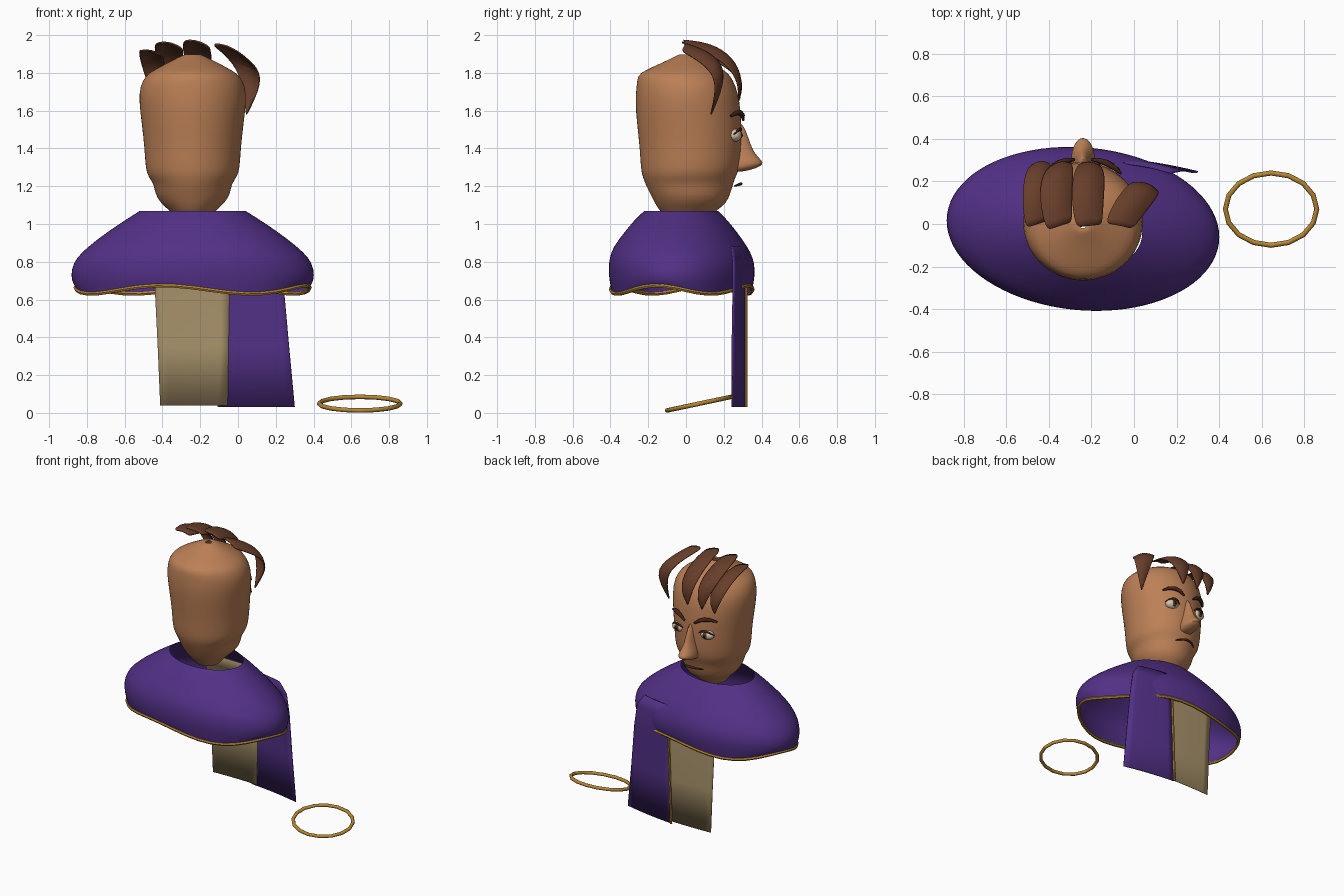
import bpy, bmesh, math
from mathutils import Vector

if "Cube" in bpy.data.objects:
    bpy.data.objects.remove(bpy.data.objects["Cube"])

CX = -0.24  # middle of the bust


def material(name, r, g, b):
    m = bpy.data.materials.new(name)
    lin = [((c / 255 + 0.055) / 1.055) ** 2.4 for c in (r, g, b)]
    m.diffuse_color = (*lin, 1)
    m.use_nodes = True
    m.node_tree.nodes["Principled BSDF"].inputs["Base Color"].default_value = m.diffuse_color
    return m


SKIN = material("skin", 188, 128, 86)
PURPLE = material("purple_cloth", 82, 48, 134)
TAN = material("tan_cloth", 170, 148, 108)
GOLD = material("gold_trim", 184, 136, 52)
HAIR = material("brown_hair", 104, 62, 42)
BROW = material("dark_brown", 66, 36, 26)
WHITE = material("eye_white", 215, 200, 175)
IRIS = material("iris", 92, 60, 36)
BLACK = material("pupil", 25, 18, 16)


def finish(bm, name, mat, subsurf=0, angle=50):
    bmesh.ops.recalc_face_normals(bm, faces=bm.faces)
    me = bpy.data.meshes.new(name)
    bm.to_mesh(me)
    bm.free()
    me.materials.append(mat)
    ob = bpy.data.objects.new(name, me)
    bpy.context.collection.objects.link(ob)
    bpy.ops.object.select_all(action='DESELECT')
    ob.select_set(True)
    bpy.context.view_layer.objects.active = ob
    bpy.ops.object.shade_smooth_by_angle(angle=math.radians(angle))
    if subsurf:
        mod = ob.modifiers.new("smooth", 'SUBSURF')
        mod.levels = mod.render_levels = subsurf
    return ob


def loft(name, rows, mat, closed=True, subsurf=0, caps=False):
    """Skin a list of equally long point rows."""
    bm = bmesh.new()
    vs = [[bm.verts.new(p) for p in row] for row in rows]
    n = len(rows[0])
    for a, b in zip(vs, vs[1:]):
        for i in range(n if closed else n - 1):
            j = (i + 1) % n
            bm.faces.new((a[i], a[j], b[j], b[i]))
    if caps:
        bm.faces.new(vs[0])
        bm.faces.new(vs[-1])
    return finish(bm, name, mat, subsurf)


def tube(name, pts, radius, mat, closed=False, sides=8, taper=False):
    pts = [Vector(p) for p in pts]
    n = len(pts)
    rows = []
    for i, p in enumerate(pts):
        a = pts[i - 1] if closed or i else p
        b = pts[(i + 1) % n] if closed or i < n - 1 else p
        t = (b - a).normalized()
        u = t.cross(Vector((0, 0, 1)))
        u = u.normalized() if u.length > 0.1 else Vector((1, 0, 0))
        v = t.cross(u)
        r = radius
        if taper:
            r *= 0.3 + 0.7 * math.sin(math.pi * (i + 0.3) / (n - 0.4))
        rows.append([p + r * (math.cos(k * math.tau / sides) * u + math.sin(k * math.tau / sides) * v)
                     for k in range(sides)])
    if closed:
        rows.append(rows[0])
    ob = loft(name, rows, mat, caps=not closed)
    return ob


def ball(name, loc, size, mat):
    bm = bmesh.new()
    bmesh.ops.create_uvsphere(bm, u_segments=16, v_segments=10, radius=1)
    for v in bm.verts:
        v.co = Vector([v.co[i] * size[i] + loc[i] for i in range(3)])
    return finish(bm, name, mat)


def ring(z, rx, front, back, n=40, skew=0.0):
    """Egg shaped outline with its own front and back depth."""
    mid = (front + back) / 2
    ry = (front - back) / 2
    return [(CX + rx * math.cos(a), mid + ry * math.sin(a) + skew * rx * math.cos(a), z)
            for a in (i * math.tau / n for i in range(n))]


# Head and neck: height, half width, front, back
head = [(1.02, 0.08, 0.10, -0.09), (1.07, 0.12, 0.16, -0.14), (1.11, 0.17, 0.215, -0.165),
        (1.16, 0.20, 0.235, -0.19), (1.21, 0.205, 0.25, -0.215), (1.25, 0.235, 0.262, -0.23),
        (1.29, 0.25, 0.285, -0.24), (1.40, 0.255, 0.295, -0.245), (1.53, 0.27, 0.295, -0.26),
        (1.65, 0.285, 0.285, -0.27), (1.73, 0.28, 0.265, -0.262), (1.785, 0.25, 0.235, -0.258),
        (1.81, 0.215, 0.21, -0.225), (1.85, 0.14, 0.14, -0.135), (1.885, 0.07, 0.07, -0.06),
        (1.90, 0.04, 0.04, -0.035), (1.895, 0.02, 0.02, -0.02)]
loft("head", [ring(*r) for r in head], SKIN, subsurf=1)

# Nose: height, half width, tip depth
nose = [(1.55, 0.008, 0.285), (1.50, 0.025, 0.318), (1.42, 0.034, 0.343), (1.37, 0.045, 0.367),
        (1.335, 0.055, 0.405), (1.315, 0.058, 0.412), (1.295, 0.055, 0.375), (1.275, 0.035, 0.30)]
loft("nose", [ring(z, w, f, 0.20, 16) for z, w, f in nose], SKIN, subsurf=1, caps=True)

# Mouth
tube("mouth", [(CX + 0.08 * t, 0.292 - 0.035 * t * t, 1.213 - 0.012 * t * t)
               for t in (-1, -0.6, -0.2, 0.2, 0.6, 1)], 0.009, BROW, taper=True)

# Eyes, lids and brows on both sides
for side, s in (("left", -1), ("right", 1)):
    ex = CX + s * 0.115
    ball(side + "_eye", (ex, 0.258, 1.47), (0.052, 0.036, 0.034), WHITE)
    ball(side + "_iris", (ex, 0.283, 1.47), (0.022, 0.015, 0.024), IRIS)
    ball(side + "_pupil", (ex, 0.292, 1.47), (0.011, 0.009, 0.012), BLACK)
    tube(side + "_lid", [(ex + s * 0.056 * t, 0.289 - 0.022 * t * t - 0.012 * t, 1.505 - 0.03 * t * t)
                         for t in (-1, -0.5, 0, 0.5, 1)], 0.008, BROW, taper=True)
    tube(side + "_brow", [(CX + s * (0.04 + 0.14 * t), 0.303 - 0.065 * t * t, 1.55 + 0.11 * t * (1.2 - t))
                          for t in (0, 0.25, 0.5, 0.75, 1)], 0.015, BROW, taper=True)


# Hair locks: curved leaf shaped blades sweeping over the forehead
def lock(name, path, across, width):
    across = Vector(across).normalized()
    shape = (0.75, 1.0, 1.0, 0.65, 0.05)
    rows = []
    for i, (p, w) in enumerate(zip(path, shape)):
        p = Vector(p)
        a, b = Vector(path[max(i - 1, 0)]), Vector(path[min(i + 1, 4)])
        up = across.cross(b - a).normalized()
        if i == 0:  # ragged root
            rows.append([p + across * width * k + up * 0.02 * (1 - k * k) - (b - a) * 0.12 * -k
                         for k in (-0.9, -0.5, 0, 0.5, 0.8)])
        else:
            rows.append([p + across * width * w * k + up * 0.025 * w * (1 - k * k)
                         for k in (-1, -0.5, 0, 0.5, 1)])
    ob = loft(name, rows, HAIR, closed=False, subsurf=2)
    mod = ob.modifiers.new("thickness", 'SOLIDIFY')
    mod.thickness = 0.008


lock("hair_lock_1", [(-0.455, 0.0, 1.90), (-0.46, 0.12, 1.90), (-0.45, 0.24, 1.84),
                     (-0.44, 0.295, 1.74), (-0.43, 0.28, 1.65)], (1, 0.1, -0.3), 0.07)
lock("hair_lock_2", [(-0.35, -0.01, 1.94), (-0.37, 0.12, 1.93), (-0.36, 0.235, 1.865),
                     (-0.34, 0.29, 1.76), (-0.33, 0.285, 1.66)], (1, 0.1, -0.3), 0.08)
lock("hair_lock_3", [(-0.21, -0.01, 1.95), (-0.22, 0.12, 1.935), (-0.21, 0.235, 1.865),
                     (-0.205, 0.29, 1.76), (-0.21, 0.28, 1.66)], (1, -0.1, -0.3), 0.08)
lock("hair_lock_4", [(-0.07, -0.01, 1.93), (-0.02, 0.08, 1.90), (0.05, 0.17, 1.83),
                     (0.07, 0.185, 1.73), (0.045, 0.135, 1.58)], (1, -0.4, -0.3), 0.08)

# Shoulder cape, open at neck and hem
cape = [(1.07, 0.28, 0.17, -0.22), (1.02, 0.36, 0.22, -0.275), (0.95, 0.465, 0.275, -0.33),
        (0.88, 0.555, 0.325, -0.385), (0.82, 0.62, 0.355, -0.405), (0.76, 0.645, 0.365, -0.41),
        (0.70, 0.645, 0.36, -0.405)]
rows = [ring(*r, skew=-0.06) for r in cape]
hem = [(x, y, 0.652 + 0.022 * math.cos(4 * (i * math.tau / 40 + math.radians(105))))
       for i, (x, y, z) in enumerate(ring(0.65, 0.62, 0.35, -0.395, skew=-0.06))]
loft("cape", rows + [hem], PURPLE, subsurf=1)
tube("cape_hem", hem, 0.011, GOLD, closed=True, sides=6)


# Hanging cloth panels: rows of (z, left x, left y, right x, right y)
def panel(name, edges, bulge, mat, thick):
    grid = [[(xl + (xr - xl) * t, yl + (yr - yl) * t + bulge * 4 * t * (1 - t), z)
             for t in (k / 8 for k in range(9))] for z, xl, yl, xr, yr in edges]
    ob = loft(name, grid, mat, closed=False)
    mod = ob.modifiers.new("thickness", 'SOLIDIFY')
    mod.thickness = thick
    mod.offset = 0


panel("purple_panel", [(0.03, -0.10, 0.31, 0.30, 0.245), (0.35, -0.09, 0.31, 0.27, 0.245),
                       (0.65, -0.08, 0.31, 0.243, 0.25), (0.80, -0.075, 0.31, 0.22, 0.25),
                       (0.88, -0.06, 0.285, 0.17, 0.24)], 0.008, PURPLE, 0.008)
panel("tan_panel", [(0.04, -0.412, 0.298, -0.055, 0.299), (0.35, -0.425, 0.298, -0.05, 0.299),
                    (0.65, -0.44, 0.298, -0.045, 0.299), (0.76, -0.445, 0.292, -0.04, 0.292),
                    (0.86, -0.45, 0.25, -0.035, 0.25), (0.96, -0.43, 0.195, -0.04, 0.195)],
      0.004, TAN, 0.004)

# Gold edging on the panel
tube("panel_trim", [(-0.10, 0.317, 0.03), (-0.09, 0.317, 0.35), (-0.08, 0.317, 0.65), (-0.077, 0.315, 0.76)],
     0.009, GOLD, sides=6)

# Loose gold hoop, tilted
tube("gold_hoop", [(0.645 + 0.215 * math.cos(a), 0.07 + 0.17 * math.sin(a), 0.049 + 0.036 * math.sin(a))
                   for a in (i * math.tau / 16 for i in range(16))], 0.012, GOLD, closed=True, sides=8)
